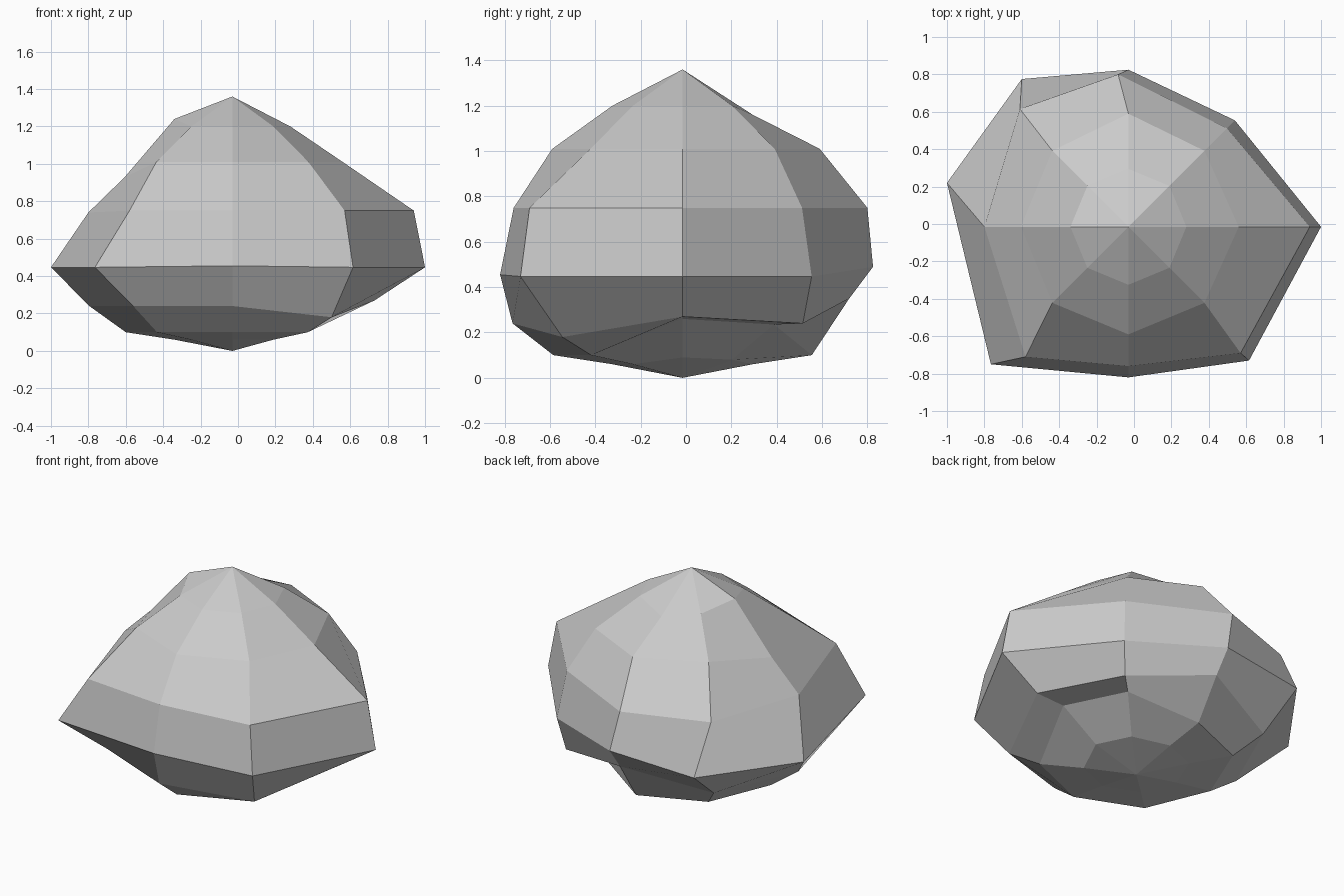
import bpy
import bmesh
from math import cos, sin, pi
from mathutils import Vector

default_cube = bpy.data.objects.get("Cube")
if default_cube:
    bpy.data.objects.remove(default_cube, do_unlink=True)

# Stone colour
stone = bpy.data.materials.new("stone_grey")
stone.use_nodes = True
colour = (0.59, 0.59, 0.59, 1)
stone.diffuse_color = colour
stone.node_tree.nodes["Principled BSDF"].inputs["Base Color"].default_value = colour

# Eight-sided profile (radius, height) from the top ring to the bottom ring
CENTRE = Vector((-0.03, -0.015, 0))
TOP, SIDES = 1.36, 8
profile = [(0.31, 1.2), (0.575, 1.01), (0.745, 0.75), (0.805, 0.447),
           (0.75, 0.24), (0.57, 0.1), (0.31, 0.06)]
EAST, NORTH_EAST, NORTH, NORTH_WEST, WEST, SOUTH_WEST, SOUTH, SOUTH_EAST = range(SIDES)

bm = bmesh.new()
rings = []
for radius, height in profile:
    ring = []
    for side in range(SIDES):
        angle = 2 * pi * side / SIDES
        offset = Vector((radius * cos(angle), radius * sin(angle), height))
        ring.append(bm.verts.new(CENTRE + offset))
    rings.append(ring)


def push(side, ring, x=None, y=None, z=None):
    """Drag one corner of the stone to a new place on the given axes."""
    co = rings[ring][side].co
    for axis, value in enumerate((x, y, z)):
        if value is not None:
            co[axis] = value


# Long pointed ridge with a hollow underneath
push(EAST, 1, x=0.56)
push(EAST, 2, x=0.94)
push(EAST, 3, x=1.0)
push(EAST, 4, x=0.73, z=0.27)
push(EAST, 5, x=0.53, z=0.26)
push(EAST, 6, z=0.09)
push(NORTH_EAST, 5, z=0.235)
push(NORTH_EAST, 6, z=0.08)

# Back bulge
push(NORTH, 0, z=1.16)
push(NORTH, 1, y=0.59)
push(NORTH, 2, x=-0.085, y=0.8)
push(NORTH, 3, y=0.825, z=0.49)
push(NORTH, 4, y=0.72, z=0.35)
push(NORTH_WEST, 2, x=-0.61, y=0.615)
push(NORTH_WEST, 3, x=-0.6, y=0.775)

# Skewed side corner
push(WEST, 0, z=1.24)
push(WEST, 1, z=0.93)
push(WEST, 2, x=-0.8, z=0.74)
push(WEST, 3, x=-1.0, y=0.22)
push(WEST, 4, x=-0.795)

# Broad front corners
push(SOUTH_WEST, 2, x=-0.58, y=-0.71)
push(SOUTH_WEST, 3, x=-0.765, y=-0.75)
push(SOUTH, 3, z=0.455)
push(SOUTH_EAST, 2, x=0.57, y=-0.69)
push(SOUTH_EAST, 3, x=0.615, y=-0.73)
push(SOUTH_EAST, 4, z=0.18)

# Skin the rings and close both tips
peak = bm.verts.new(CENTRE + Vector((0, 0, TOP)))
base = bm.verts.new(CENTRE)
for side in range(SIDES):
    after = (side + 1) % SIDES
    bm.faces.new((peak, rings[0][side], rings[0][after]))
    bm.faces.new((base, rings[-1][after], rings[-1][side]))
    for upper, lower in zip(rings, rings[1:]):
        bm.faces.new((lower[side], lower[after], upper[after], upper[side]))

mesh = bpy.data.meshes.new("rock")
bm.to_mesh(mesh)
bm.free()
mesh.materials.append(stone)
rock = bpy.data.objects.new("rock", mesh)
bpy.context.collection.objects.link(rock)
